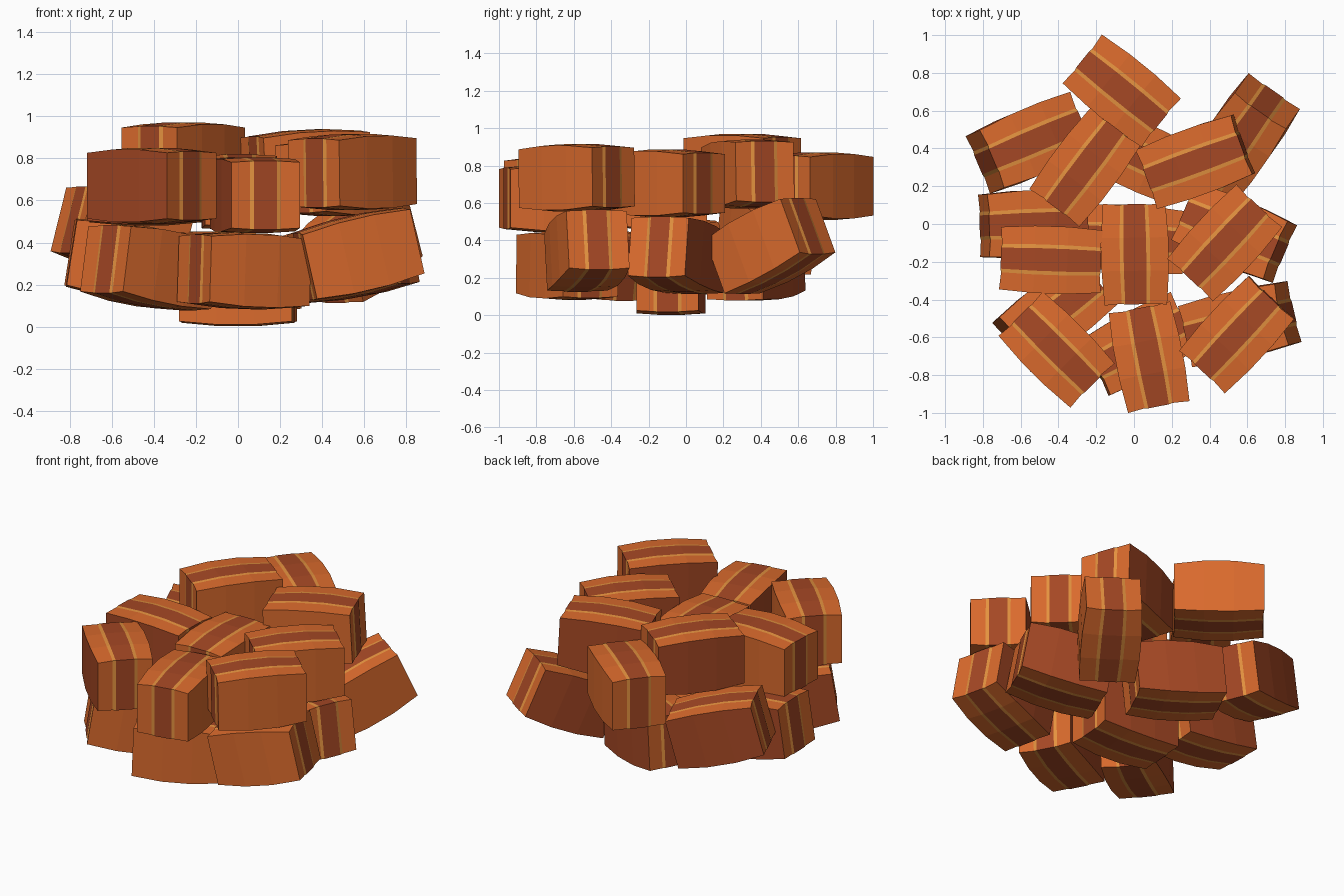
import bpy, bmesh
from math import radians
from mathutils import Matrix, Vector

if "Cube" in bpy.data.objects:
    bpy.data.objects.remove(bpy.data.objects["Cube"])


def material(name, rgb):
    m = bpy.data.materials.new(name)
    m.diffuse_color = (*rgb, 1)
    m.use_nodes = True
    m.node_tree.nodes["Principled BSDF"].inputs["Base Color"].default_value = m.diffuse_color
    return m


outer = material("orange_layer", (0.70, 0.145, 0.026))
gold = material("gold_layer", (0.78, 0.29, 0.05))
core = material("brown_core", (0.38, 0.065, 0.018))


def make_block():
    """Slightly pillowed striped block, long axis along x, layers across y."""
    # (length position, width scale, height scale)
    sections = [(-0.272, 0.93, 0.91), (-0.09, 1, 1), (0.09, 1, 1), (0.272, 0.93, 0.91)]
    # (y, half height, end length factor)
    rows = [(-0.178, 0.172, 0.99), (-0.08, 0.178, 0.96), (-0.06, 0.18, 0.975),
            (0.06, 0.18, 0.975), (0.08, 0.178, 0.96), (0.178, 0.172, 0.99)]
    bm = bmesh.new()
    grid = {}
    for i, (x, sw, sh) in enumerate(sections):
        for j, (y, h, f) in enumerate(rows):
            for k in (-1, 1):
                grid[i, j, k] = bm.verts.new((x * f, y * sw, k * h * sh))

    def face(keys, mat):
        bm.faces.new([grid[q] for q in keys]).material_index = mat

    # top, bottom and ends per layer
    for j, mat in enumerate((0, 1, 2, 1, 0)):
        for i in range(3):
            for k in (-1, 1):
                face([(i, j, k), (i + 1, j, k), (i + 1, j + 1, k), (i, j + 1, k)], mat)
        for i in (0, 3):
            face([(i, j, -1), (i, j + 1, -1), (i, j + 1, 1), (i, j, 1)], mat)
    # long sides: one orange, one brown
    for i in range(3):
        for j, mat in ((0, 0), (5, 2)):
            face([(i, j, -1), (i + 1, j, -1), (i + 1, j, 1), (i, j, 1)], mat)
    bmesh.ops.recalc_face_normals(bm, faces=bm.faces)
    me = bpy.data.meshes.new("striped_block")
    bm.to_mesh(me)
    bm.free()
    for m in (outer, gold, core):
        me.materials.append(m)
    return me


block = make_block()

# x, y, z, heading, upward tilt of the heading end
lower = [
    (0.00, -0.08, 0.182, -4, 0),
    (-0.55, 0.43, 0.44, 23, -15),
    (0.565, 0.45, 0.37, 55, 24),
    (-0.53, 0.00, 0.31, 2, -9),
    (-0.42, -0.475, 0.28, 38, -9),
    (0.03, -0.635, 0.265, 28, -2),
    (0.56, -0.53, 0.345, 13, 13),
    (0.53, -0.045, 0.32, -23, 10),
    (0.00, 0.37, 0.265, -25, -5),
]
upper = [
    (-0.065, 0.705, 0.69, 141, 0),
    (-0.26, 0.30, 0.79, 53, 0),
    (0.325, 0.33, 0.755, 20, 3),
    (0.48, -0.10, 0.705, 47, 0),
    (0.005, -0.16, 0.64, 91, 0),
    (0.545, -0.585, 0.735, 47, 1),
    (-0.44, -0.19, 0.66, 178, 0),
    (-0.41, -0.665, 0.67, 135, 0),
    (0.08, -0.705, 0.625, 101, 0),
]

# heap of blocks
for layer, pieces in (("lower", lower), ("upper", upper)):
    for n, (x, y, z, yaw, tilt) in enumerate(pieces, 1):
        ob = bpy.data.objects.new(f"{layer}_block_{n}", block)
        bpy.context.collection.objects.link(ob)
        ob.matrix_world = (Matrix.Translation(Vector((x, y, z)))
                           @ Matrix.Rotation(radians(yaw), 4, 'Z')
                           @ Matrix.Rotation(radians(-tilt), 4, 'Y'))
